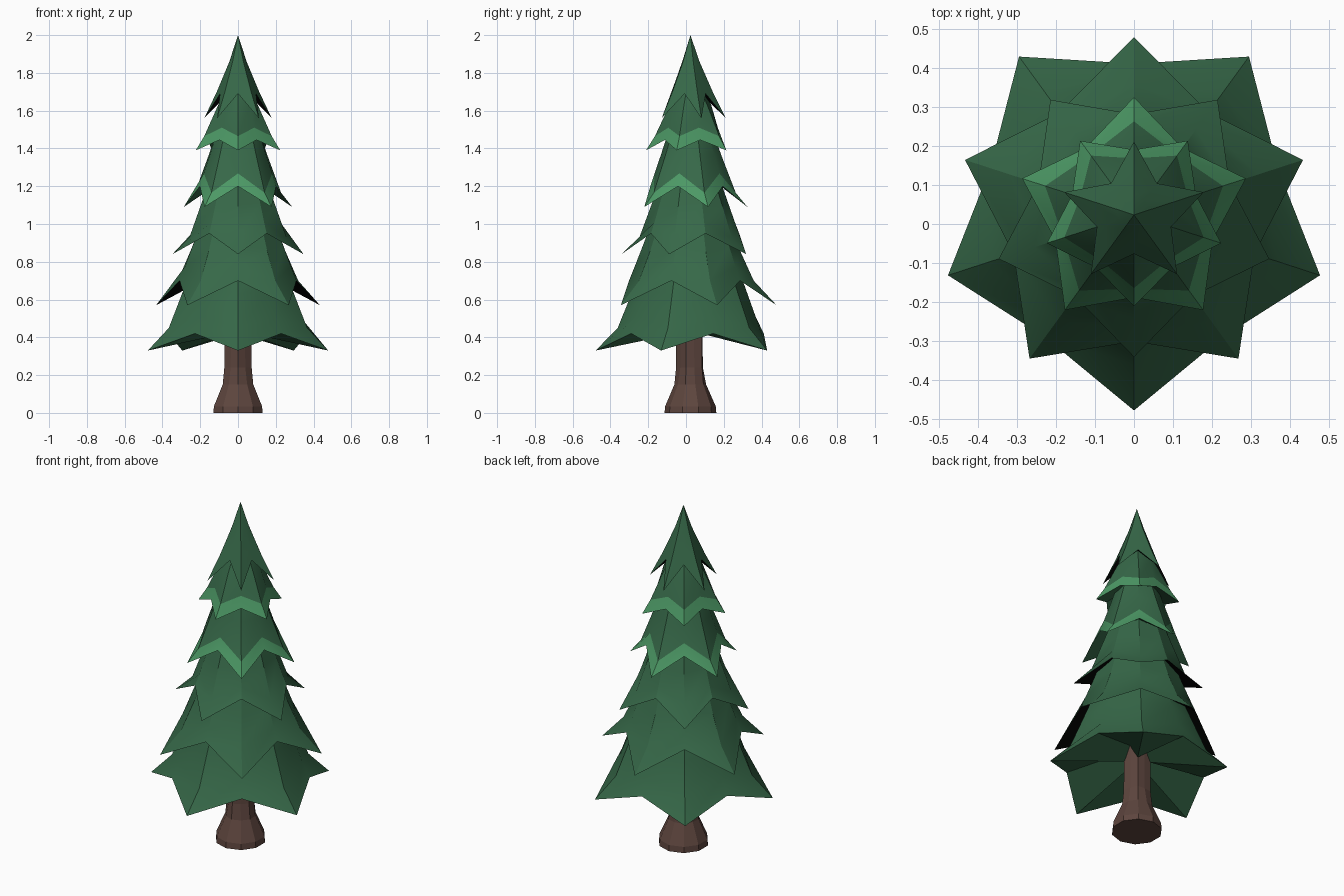
import bpy, bmesh, math

if "Cube" in bpy.data.objects:
    bpy.data.objects.remove(bpy.data.objects["Cube"])

AXIS_Y = 0.0235   # the tree axis sits slightly behind the origin


def material(name, rgb):
    m = bpy.data.materials.new(name)
    m.diffuse_color = (*rgb, 1.0)
    m.use_nodes = True
    m.node_tree.nodes["Principled BSDF"].inputs["Base Color"].default_value = m.diffuse_color
    return m


GREEN = material("needle green", (0.037, 0.138, 0.065))
LIGHT = material("light green", (0.072, 0.315, 0.130))
BLACK = material("underside black", (0.001, 0.0015, 0.001))
BROWN = material("bark brown", (0.110, 0.060, 0.048))


def finish(bm, name, mats, smooth=None):
    mesh = bpy.data.meshes.new(name)
    bm.to_mesh(mesh)
    bm.free()
    for m in mats:
        mesh.materials.append(m)
    ob = bpy.data.objects.new(name, mesh)
    ob.location.y = AXIS_Y
    bpy.context.collection.objects.link(ob)
    if smooth:
        bpy.ops.object.select_all(action='DESELECT')
        ob.select_set(True)
        bpy.context.view_layer.objects.active = ob
        bpy.ops.object.shade_smooth_by_angle(angle=math.radians(smooth))
    return ob


def star_ring(bm, ring, start):
    """10 points alternating between (r, z) on the tip rays and notch rays."""
    loop = []
    for i in range(10):
        r, z = ring[i % 2]
        a = math.radians(start + 36 * i)
        loop.append(bm.verts.new((r * math.cos(a), r * math.sin(a), z)))
    return loop


def bridge(bm, lo, hi):
    return [bm.faces.new((lo[i], lo[(i + 1) % 10], hi[(i + 1) % 10], hi[i]))
            for i in range(10)]


def tier(name, rings, start, under, dark=False, apex=None, striped=False):
    bm = bmesh.new()
    loops = [star_ring(bm, r, start) for r in rings]
    bands = [bridge(bm, lo, hi) for lo, hi in zip(loops, loops[1:])]
    if striped:                      # light hem along the lowest band
        for f in bands[0]:
            f.material_index = 1
    if apex:                         # pointed top
        top = bm.verts.new((0, 0, apex))
        for i in range(10):
            bm.faces.new((loops[-1][i], loops[-1][(i + 1) % 10], top))
    for f in bridge(bm, star_ring(bm, under, start), loops[0]):   # underside
        f.material_index = 2 if dark else 0
    bmesh.ops.remove_doubles(bm, verts=bm.verts, dist=1e-5)
    finish(bm, name, [GREEN, LIGHT, BLACK], 28)


# Needle tiers, each ring = (tip ray, notch ray)
tier("branch_tier_1", [((0.502, 0.33), (0.388, 0.42)),
                       ((0.385, 0.45), (0.345, 0.51)),
                       ((0.312, 0.63), (0.295, 0.65)),
                       ((0.22, 0.86), (0.22, 0.86))], -90,
     under=((0.07, 0.42), (0.07, 0.50)))
tier("branch_tier_2", [((0.456, 0.57), (0.325, 0.70)),
                       ((0.335, 0.70), (0.295, 0.775)),
                       ((0.262, 0.86), (0.25, 0.89)),
                       ((0.18, 1.08), (0.18, 1.08))], 90,
     under=((0.25, 0.72), (0.25, 0.75)), dark=True)
tier("branch_tier_3", [((0.365, 0.84), (0.258, 0.95)),
                       ((0.270, 0.93), (0.235, 1.01)),
                       ((0.207, 1.10), (0.20, 1.11)),
                       ((0.14, 1.28), (0.14, 1.28))], -90,
     under=((0.20, 0.96), (0.205, 0.99)), dark=True)
tier("branch_tier_4", [((0.302, 1.09), (0.212, 1.20)),
                       ((0.240, 1.165), (0.190, 1.268)),
                       ((0.165, 1.36), (0.155, 1.37)),
                       ((0.10, 1.54), (0.10, 1.54))], 90,
     under=((0.15, 1.21), (0.15, 1.23)), striped=True)
tier("branch_tier_5", [((0.235, 1.39), (0.167, 1.445)),
                       ((0.188, 1.465), (0.145, 1.51)),
                       ((0.115, 1.62), (0.11, 1.63)),
                       ((0.04, 1.76), (0.04, 1.76))], -90,
     under=((0.11, 1.46), (0.11, 1.48)), striped=True)
tier("tree_top", [((0.188, 1.56), (0.10, 1.69)),
                  ((0.118, 1.70), (0.082, 1.75)),
                  ((0.048, 1.86), (0.040, 1.87))], 90,
     under=((0.085, 1.66), (0.075, 1.70)), dark=True, apex=2.0)

# Trunk: flared foot and a ribbed stem
bm = bmesh.new()
loops = [star_ring(bm, r, -90) for r in [((0.137, 0.0), (0.137, 0.0)),
                                         ((0.134, 0.035), (0.134, 0.035)),
                                         ((0.085, 0.15), (0.083, 0.15)),
                                         ((0.076, 0.24), (0.066, 0.24)),
                                         ((0.074, 0.52), (0.062, 0.52))]]
for lo, hi in zip(loops, loops[1:]):
    bridge(bm, lo, hi)
bm.faces.new(list(reversed(loops[0])))
bm.faces.new(loops[-1])
finish(bm, "trunk", [BROWN])
